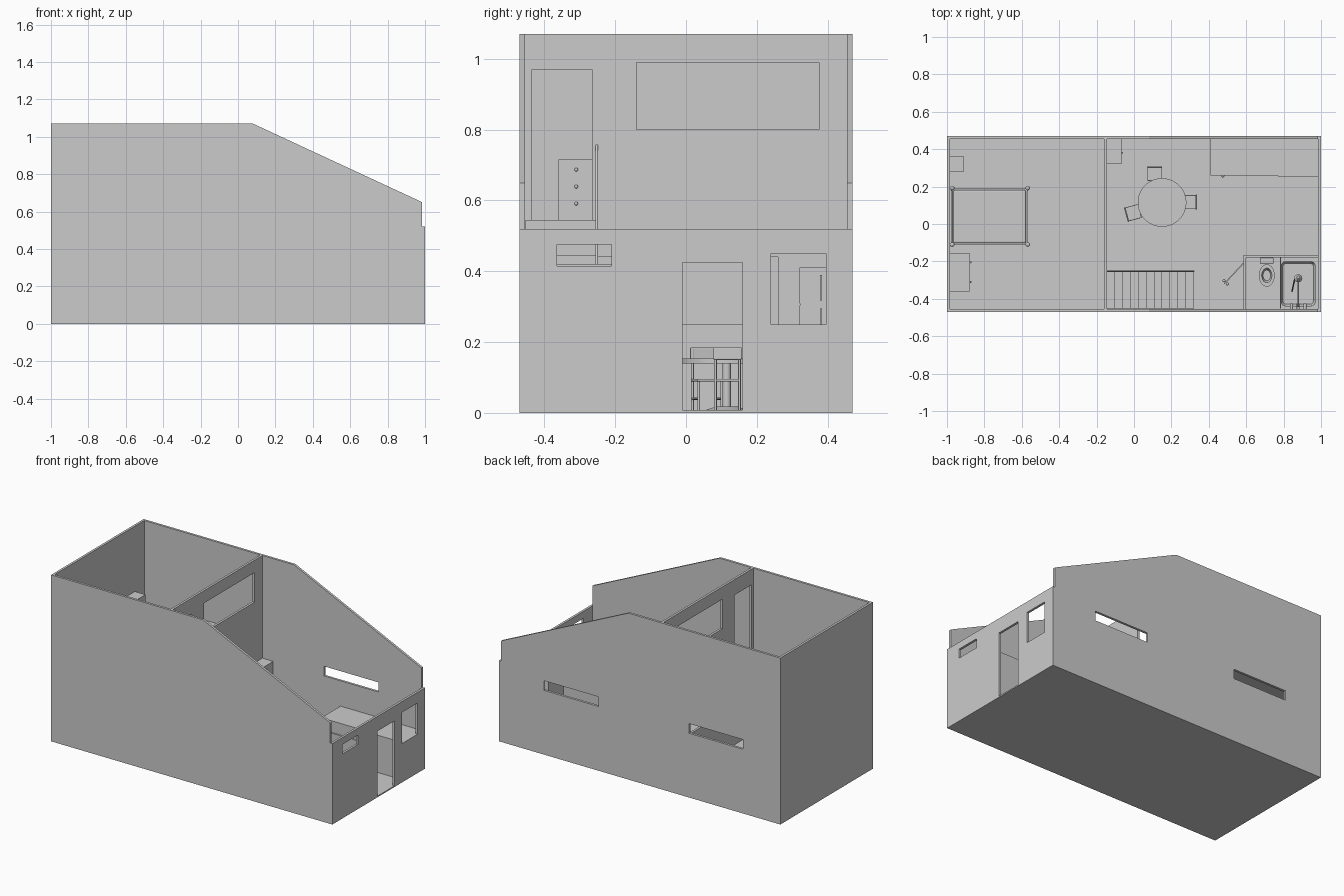
import bpy, bmesh, math
from mathutils import Matrix, Vector

if "Cube" in bpy.data.objects:
    bpy.data.objects.remove(bpy.data.objects["Cube"])


def add_mesh(name, bm, smooth=False):
    me = bpy.data.meshes.new(name)
    bmesh.ops.recalc_face_normals(bm, faces=bm.faces)
    for f in bm.faces:
        f.smooth = smooth and len(f.verts) <= 4
    bm.to_mesh(me)
    bm.free()
    ob = bpy.data.objects.new(name, me)
    bpy.context.collection.objects.link(ob)
    return ob


def box(name, x0, x1, y0, y1, z0, z1, bevel=0):
    bm = bmesh.new()
    m = Matrix.Translation(((x0 + x1) / 2, (y0 + y1) / 2, (z0 + z1) / 2)) @ Matrix.Diagonal((x1 - x0, y1 - y0, z1 - z0, 1))
    bmesh.ops.create_cube(bm, size=1, matrix=m)
    if bevel:
        bmesh.ops.bevel(bm, geom=bm.edges[:], offset=bevel, segments=3, affect='EDGES', profile=0.5)
    return add_mesh(name, bm)


def rod(name, a, b, r, r2=None, n=16):
    a, b = Vector(a), Vector(b)
    d = b - a
    bm = bmesh.new()
    m = Matrix.Translation((a + b) / 2) @ d.to_track_quat('Z', 'Y').to_matrix().to_4x4()
    bmesh.ops.create_cone(bm, cap_ends=True, segments=n, radius1=r, radius2=r if r2 is None else r2, depth=d.length, matrix=m)
    return add_mesh(name, bm, True)


def ball(name, c, s):
    bm = bmesh.new()
    bmesh.ops.create_uvsphere(bm, u_segments=20, v_segments=12, radius=1,
                              matrix=Matrix.Translation(c) @ Matrix.Diagonal((*s, 1)))
    return add_mesh(name, bm, True)


def rect(u0, u1, v0, v1):
    return [(u0, v0), (u1, v0), (u1, v1), (u0, v1)]


def panel(name, axis, lo, hi, outline, holes=()):
    """Flat slab with holes; axis is its normal ('x', 'y' or 'z')."""
    cu = bpy.data.curves.new(name, 'CURVE')
    cu.dimensions, cu.fill_mode, cu.extrude = '2D', 'BOTH', (hi - lo) / 2
    for loop in (outline, *holes):
        sp = cu.splines.new('POLY')
        sp.points.add(len(loop) - 1)
        for p, (u, v) in zip(sp.points, loop):
            p.co = (u, v, 0, 1)
        sp.use_cyclic_u = True
    tmp = bpy.data.objects.new(name + "_curve", cu)
    bpy.context.collection.objects.link(tmp)
    me = bpy.data.meshes.new_from_object(tmp.evaluated_get(bpy.context.evaluated_depsgraph_get()))
    bpy.data.objects.remove(tmp)
    c = (lo + hi) / 2
    me.transform({'x': Matrix(((0, 0, 1, c), (1, 0, 0, 0), (0, 1, 0, 0), (0, 0, 0, 1))),
                  'y': Matrix(((1, 0, 0, 0), (0, 0, -1, c), (0, 1, 0, 0), (0, 0, 0, 1))),
                  'z': Matrix.Translation((0, 0, c))}[axis])
    for f in me.polygons:
        f.use_smooth = False
    ob = bpy.data.objects.new(name, me)
    bpy.context.collection.objects.link(ob)
    return ob


# shell: floor, sloped side walls, end walls
box("ground_floor", -1, 1, -.469, .469, 0, .008)
side = [(-1, 0), (.985, 0), (.985, .65), (.08, 1.07), (-1, 1.07)]
panel("front_side_wall", 'y', -.47, -.455, side)
panel("back_side_wall", 'y', .455, .47, side, [rect(-.736, -.35, .413, .475), rect(.293, .68, .413, .475)])
box("left_end_wall", -1, -.985, -.455, .455, 0, 1.07)
panel("entrance_wall", 'x', .985, 1,
      [(-.47, 0), (-.01, 0), (-.01, .425), (.16, .425), (.16, 0), (.47, 0), (.47, .52), (-.47, .52)],
      [rect(-.365, -.21, .415, .475), rect(.24, .395, .25, .45)])

# dividing wall and upper floor
panel("dividing_wall", 'x', -.16, -.145, rect(-.455, .455, 0, 1.07),
      [rect(-.435, -.265, .545, .97), rect(-.14, .375, .80, .99), rect(-.255, .26, .25, .44)])
box("upper_floor", -.985, -.16, -.455, .455, .53, .545)

# stairs: stepped profile with a sloping underside
n, x0, x1 = 11, -.145, .32
run, rise = (x1 - x0) / n, .545 / n
prof = [(x1, 0)]
for i in range(n):
    prof += [(x1 - i * run, (i + 1) * rise), (x1 - (i + 1) * run, (i + 1) * rise)]
prof += [(x0, .46), (x1 - run * 1.5, 0)]
panel("stairs", 'y', -.453, -.255, prof)
rod("handrail", (x1, -.252, rise + .21), (x0, -.252, .755), .004, n=8)
for i in range(n):
    x = x1 - (i + .5) * run
    z = (i + 1) * rise
    rod("baluster", (x, -.252, z - .04), (x, -.252, z + .19), .002, n=6)

# bathroom walls and open door
panel("bathroom_door_wall", 'x', .585, .598,
      [(-.455, 0), (-.36, 0), (-.36, .38), (-.21, .38), (-.21, 0), (-.165, 0), (-.165, .42), (-.455, .42)])
box("bathroom_side_wall", .598, .985, -.178, -.165, 0, .42)
door = box("bathroom_door", -.15, 0, -.003, .003, .01, .38)
door.matrix_world = Matrix.Translation((.585, -.21, 0)) @ Matrix.Rotation(math.radians(47), 4, 'Z')
for s in (-1, 1):
    ball("door_knob", (.49 + s * .009, -.312 - s * .009, .19), (.008,) * 3)

# toilet
box("toilet_tank", .673, .747, -.212, -.18, .09, .165, .006)
rod("toilet_base", (0, 0, .005), (0, 0, .07), .6, 1).matrix_world = Matrix.Translation((.71, -.275, 0)) @ Matrix.Diagonal((.036, .05, 1, 1))
bm = bmesh.new()
rings = [[bm.verts.new((.71 + .042 * k * math.cos(a), -.275 + .06 * k * math.sin(a), z))
          for a in [i * math.tau / 28 for i in range(28)]]
         for k, z in ((.8, .07), (1, .08), (1, .095), (.65, .095), (.4, .06))]
for r, q in zip(rings, rings[1:]):
    for i in range(28):
        j = (i + 1) % 28
        bm.faces.new((r[i], r[j], q[j], q[i]))
bm.faces.new(rings[-1])
add_mesh("toilet_bowl", bm)

# shower: rimmed tray, pole, head, taps
bm = bmesh.new()
bmesh.ops.create_cube(bm, size=1, matrix=Matrix.Translation((.878, -.32, .024)) @ Matrix.Diagonal((.185, .24, .04, 1)))
up = [e for e in bm.edges if abs(e.verts[0].co.z - e.verts[1].co.z) > .01]
bmesh.ops.bevel(bm, geom=up, offset=.025, segments=5, affect='EDGES', profile=.5)
top = max(bm.faces, key=lambda f: f.calc_center_median().z)
bmesh.ops.inset_region(bm, faces=[top], thickness=.012)
for v in top.verts:
    v.co.z -= .025
add_mesh("shower_tray", bm)
box("shower_screen", .78, .785, -.453, -.18, .008, .05)
rod("shower_pole", (.878, -.44, .05), (.878, -.44, .38), .004, n=8)
rod("shower_arm", (.878, -.44, .38), (.878, -.29, .37), .004, n=8)
rod("shower_head", (.878, -.29, .35), (.878, -.285, .37), .022, .008)
rod("hose", (.845, -.36, .05), (.86, -.29, .30), .004, n=8)
for x in (.842, .878, .914):
    rod("tap", (x, -.455, .14), (x, -.425, .14), .008)

# kitchen counter and fridge
box("counter_cabinet", .41, .77, .26, .455, .008, .25)
box("sink_cabinet", .77, .985, .255, .455, .008, .248)
ball("cabinet_knob", (.475, .257, .18), (.008,) * 3)
box("fridge_lower_door", -.145, -.068, .32, .455, .008, .304)
box("fridge_upper_door", -.145, -.068, .32, .455, .309, .41)
box("fridge_core", -.145, -.072, .322, .453, .008, .409)
for z0, z1 in ((.2, .295), (.318, .39)):
    box("fridge_handle", -.068, -.06, .378, .384, z0, z1)

# round table
rod("table_top", (.15, .115, .14), (.15, .115, .153), .13, n=48)
rod("table_post", (.15, .115, .015), (.15, .115, .14), .012)
rod("table_foot", (.15, .115, .008), (.15, .115, .018), .06, .03, 32)


# chairs: local +x is the back
def chair(cx, cy, deg):
    parts = [box("chair_seat", -.038, .038, -.038, .038, .088, .096, .003),
             box("chair_back", .032, .04, -.04, .04, .15, .185, .003)]
    for sx in (-.033, .035):
        for sy in (-.034, .034):
            parts.append(rod("chair_leg", (sx, sy, .008), (sx, sy, .18 if sx > 0 else .09), .004, n=8))
    for sy in (-.034, .034):
        parts.append(rod("chair_rung", (-.033, sy, .04), (.035, sy, .04), .003, n=8))
    for p in parts:
        p.matrix_world = Matrix.Translation((cx, cy, 0)) @ Matrix.Rotation(math.radians(deg), 4, 'Z')


chair(.11, .268, 90)
chair(.297, .117, 0)
chair(-.005, .06, 195)

# bed with corner posts
box("bed_frame", -.975, -.57, -.11, .19, .58, .60)
box("mattress", -.967, -.578, -.102, .182, .60, .635, .008)
for x in (-.972, -.568):
    for y in (-.11, .192):
        rod("bed_post", (x, y, .545), (x, y, .66), .008)
        ball("bed_post_cap", (x, y, .665), (.012,) * 3)
box("headboard", -.978, -.97, -.105, .187, .58, .65)

# dresser and bedside table
box("dresser_body", -.985, -.879, -.36, -.155, .545, .715)
for z0, z1 in ((.55, .565), (.57, .612), (.618, .66), (.666, .708)):
    box("drawer_front", -.88, -.876, -.352, -.163, z0, z1)
for z in (.687, .639, .591):
    for y in (-.31, -.205):
        ball("drawer_knob", (-.873, y, z), (.005,) * 3)
box("bedside_table", -.985, -.91, .282, .36, .545, .65)
